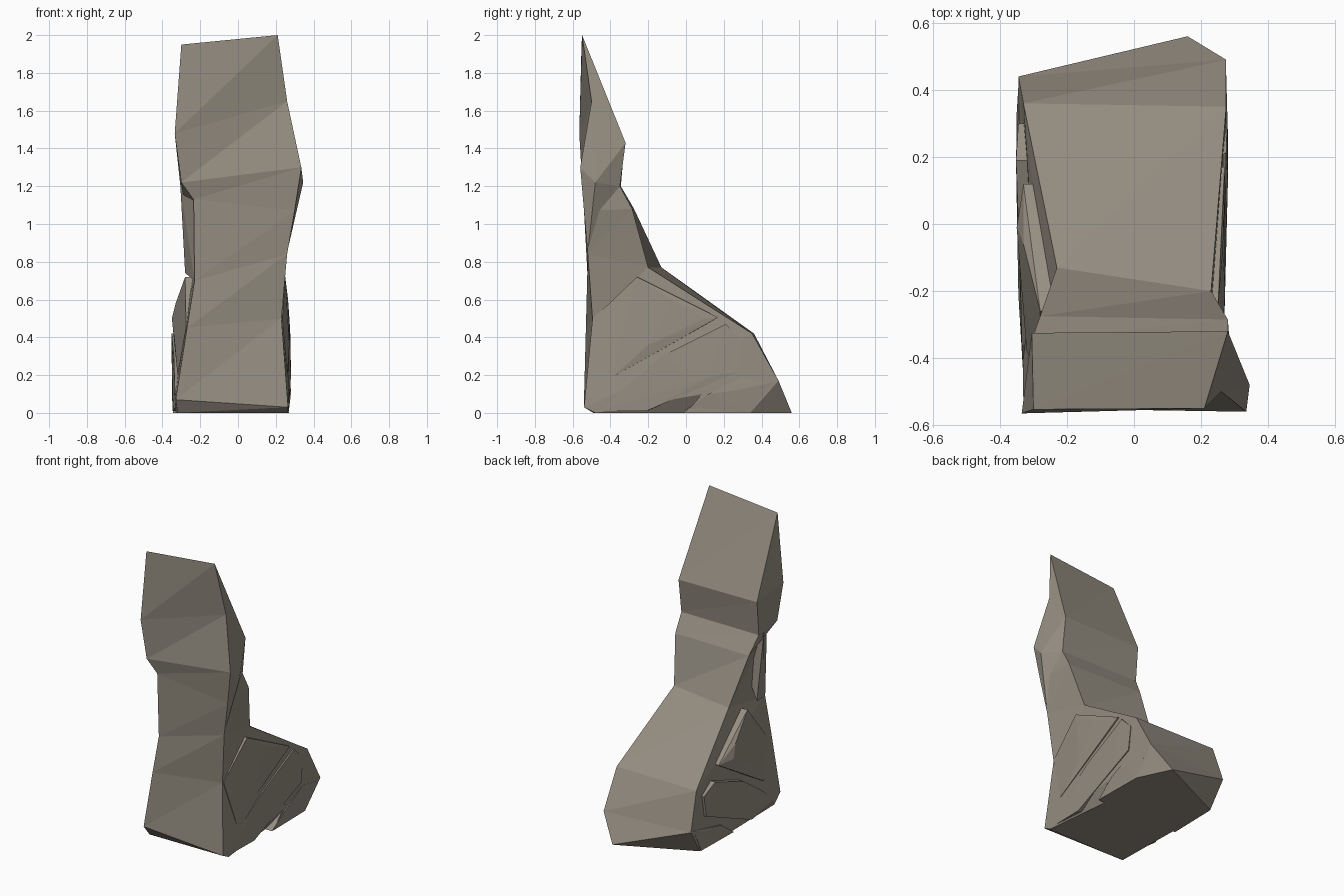
import bpy, bmesh

stone = bpy.data.materials.new("warm grey stone")
stone.diffuse_color = (0.30, 0.268, 0.22, 1)


def finish(bm, name):
    bmesh.ops.recalc_face_normals(bm, faces=bm.faces)
    me = bpy.data.meshes.new(name)
    bm.to_mesh(me)
    bm.free()
    me.materials.append(stone)
    ob = bpy.data.objects.new(name, me)
    bpy.context.collection.objects.link(ob)
    return ob


def loft(name, rings):
    """Skin four-cornered rings from bottom to top, flat shaded."""
    bm = bmesh.new()
    vs = [[bm.verts.new(p) for p in r] for r in rings]
    bm.faces.new(vs[0][::-1])
    bm.faces.new(vs[-1])
    for k, (a, b) in enumerate(zip(vs, vs[1:])):
        for i in range(4):
            j = (i + 1) % 4
            bm.faces.new((a[i], a[j], b[j]))
            bm.faces.new((a[i], b[j], b[i]))
    bmesh.ops.remove_doubles(bm, verts=bm.verts, dist=0.001)
    return finish(bm, name)


def hull(name, pts):
    bm = bmesh.new()
    for p in pts:
        bm.verts.new(p)
    res = bmesh.ops.convex_hull(bm, input=bm.verts)
    junk = [g for g in res["geom_interior"] + res["geom_unused"]
            if isinstance(g, bmesh.types.BMVert)]
    bmesh.ops.delete(bm, geom=list(set(junk)), context='VERTS')
    return finish(bm, name)


def slab(name, side, outline):
    """Side slab: (y, z, outer x) outline, rooted inside the rock."""
    outer = [(side * x, y, z) for y, z, x in outline]
    inner = [(side * 0.17, y * 0.97, z) for y, z, x in outline]
    return hull(name, outer + inner)


# Main rock: front left, front right, back right, back left corners
loft("rock_body", [
    [(-.32, -.49, 0), (.265, -.48, 0), (.16, .56, 0), (-.335, .33, 0)],
    [(-.33, -.54, .07), (.265, -.54, .03), (.275, .49, .17), (-.345, .44, .17)],
    [(-.27, -.53, .45), (.23, -.495, .5), (.275, .35, .42), (-.33, .36, .42)],
    [(-.23, -.52, .7), (.26, -.52, .84), (.23, -.2, .77), (-.23, -.13, .77)],
    [(-.235, -.53, 1.13), (.30, -.54, 1.07), (.28, -.285, 1.08), (-.28, -.275, 1.08)],
    [(-.30, -.55, 1.22), (.335, -.56, 1.3), (.28, -.35, 1.2), (-.305, -.345, 1.2)],
    [(-.335, -.565, 1.48), (.26, -.50, 1.65), (.28, -.32, 1.43), (-.305, -.325, 1.43)],
    [(-.30, -.553, 1.95), (.21, -.55, 2.0), (.21, -.55, 2.0), (-.30, -.553, 1.95)],
])

# Bulge on the right shoulder
hull("right_shoulder", [(.335, -.56, 1.3), (.26, -.52, .85), (.345, -.48, 1.22),
                        (.28, -.35, 1.2), (.28, -.32, 1.43), (.26, -.50, 1.65)])

# Ridge below the left shoulder
hull("left_ridge", [(-.235, -.52, 1.13), (-.28, -.40, 1.0), (-.28, -.36, .74),
                    (-.23, -.51, .7), (-.305, -.40, 1.2), (-.15, -.4, .95)])

# Corner at the right foot
hull("right_foot", [(.265, .34, 0), (.16, .56, 0), (.275, .49, .17),
                    (.275, .35, .41), (.27, 0, 0), (.1, .2, 0), (.1, .3, .3)])

# Slanted layered slabs on both sides
slab("right_upper_slab", 1, [(-.49, .5, .235), (-.39, .19, .262), (-.2, .36, .272),
                             (.1, .50, .272), (.17, .505, .27), (-.08, .6, .265),
                             (-.26, .72, .25)])
slab("right_middle_slab", 1, [(-.47, .01, .265), (-.38, .13, .262), (-.13, .3, .27),
                              (.21, .47, .275), (.30, .38, .278), (.28, .22, .28),
                              (.12, .19, .28), (-.21, .01, .27)])
slab("right_lower_slab", 1, [(-.02, 0, .268), (.12, .1, .28), (.27, .12, .28),
                             (.34, 0, .265), (.45, .16, .275), (.3, .19, .275)])
slab("left_upper_slab", -1, [(-.48, .45, .275), (-.38, .2, .32), (-.2, .38, .335),
                             (-.01, .50, .35), (.12, .5, .33), (-.06, .58, .33),
                             (-.26, .72, .28)])
slab("left_middle_slab", -1, [(-.46, .03, .33), (-.36, .14, .335), (-.13, .3, .34),
                              (.19, .42, .352), (.3, .36, .345), (.28, .22, .35),
                              (.1, .17, .35), (-.21, .01, .345)])
slab("left_lower_slab", -1, [(-.02, 0, .345), (.12, .1, .35), (.33, .14, .35),
                             (.32, 0, .338), (.41, .17, .345)])
